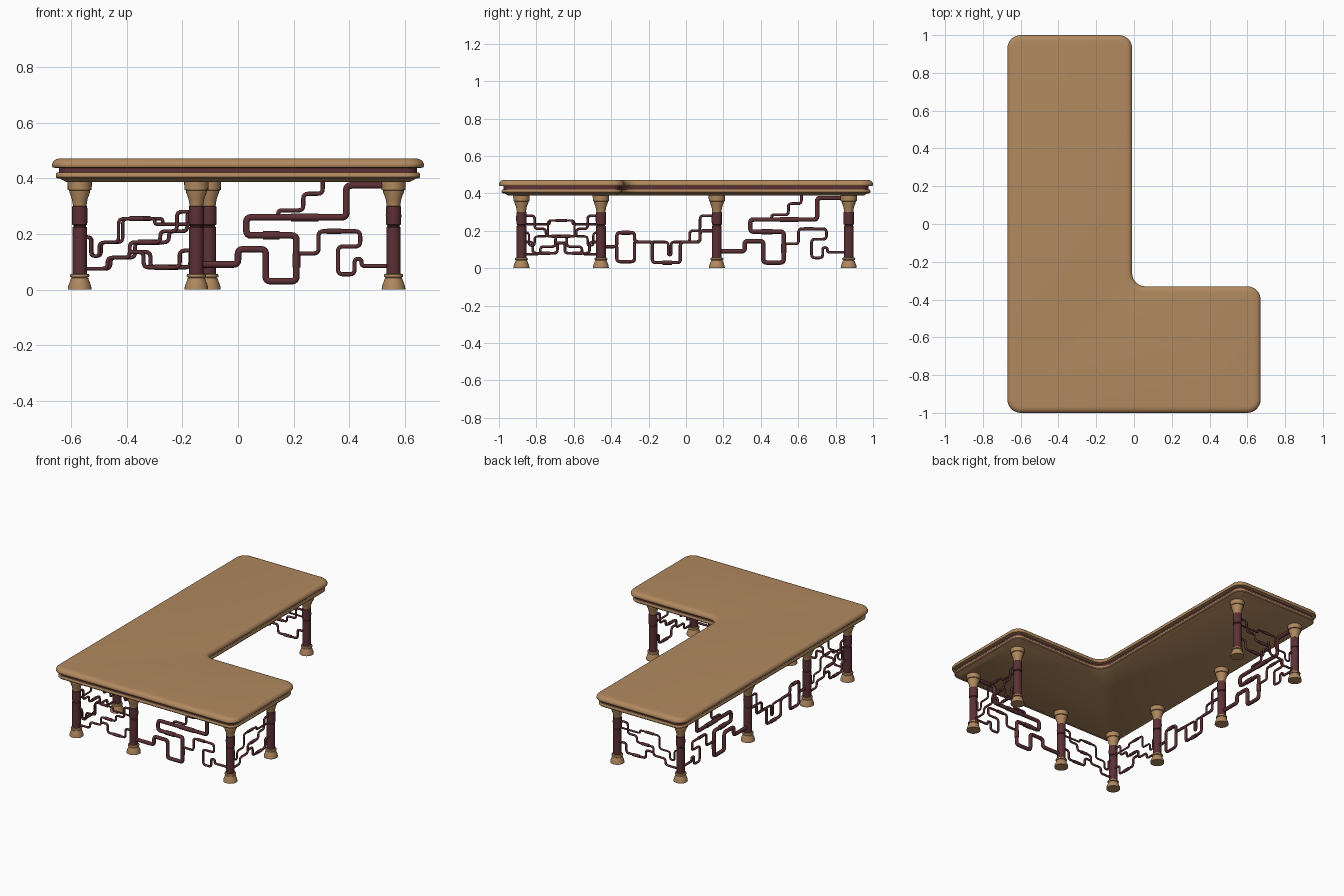
import bpy, bmesh
from math import sin, cos, pi
from mathutils import Vector

if "Cube" in bpy.data.objects:
    bpy.data.objects.remove(bpy.data.objects["Cube"])


def material(name, col):
    m = bpy.data.materials.new(name)
    m.diffuse_color = (*col, 1)
    m.use_nodes = True
    m.node_tree.nodes["Principled BSDF"].inputs["Base Color"].default_value = m.diffuse_color
    return m


WOOD = material("light_wood", (0.44, 0.25, 0.115))
DARK = material("dark_red_wood", (0.105, 0.03, 0.035))


def rings_to_object(name, rings, mat):
    """Loft closed rings of points and cap both ends."""
    bm = bmesh.new()
    vs = [[bm.verts.new(p) for p in r] for r in rings]
    n = len(vs[0])
    for a, b in zip(vs, vs[1:]):
        for i in range(n):
            j = (i + 1) % n
            bm.faces.new((a[i], a[j], b[j], b[i]))
    bm.faces.new(vs[0][::-1])
    bm.faces.new(vs[-1])
    bmesh.ops.recalc_face_normals(bm, faces=bm.faces)
    me = bpy.data.meshes.new(name)
    bm.to_mesh(me)
    bm.free()
    ob = bpy.data.objects.new(name, me)
    bpy.context.collection.objects.link(ob)
    me.materials.append(mat)
    bpy.ops.object.select_all(action='DESELECT')
    ob.select_set(True)
    bpy.context.view_layer.objects.active = ob
    bpy.ops.object.shade_smooth_by_angle(angle=0.6)
    return ob


# L-shaped outline: arc centre, start angle, turn direction
R = 0.07
CORNERS = [(-0.67 + R, -1 + R, 180, 1), (0.67 - R, -1 + R, 270, 1),
           (0.67 - R, -0.33 - R, 0, 1), (-0.01 + R, -0.33 + R, 270, -1),
           (-0.01 - R, 1 - R, 0, 1), (-0.67 + R, 1 - R, 90, 1)]


def outline(d, z):
    pts = []
    for cx, cy, a0, s in CORNERS:
        for k in range(9):
            a = (a0 + s * 90 * k / 8) * pi / 180
            r = R - s * d if s > 0 else R + d
            pts.append((cx + r * cos(a), cy + r * sin(a), z))
    return pts


def slab(name, profile, mat):
    rings_to_object(name, [outline(d, z) for d, z in profile], mat)


# Table top, dark band and lower moulding
slab("table_top", [(0.012, 0.438), (0.003, 0.44), (0, 0.445), (0, 0.452), (0.004, 0.46),
                   (0.011, 0.467), (0.022, 0.471), (0.035, 0.472)], WOOD)
slab("apron_band", [(0.025, 0.415), (0.025, 0.442)], DARK)
slab("lower_moulding", [(0.05, 0.388), (0.03, 0.399), (0.018, 0.401), (0.014, 0.406),
                        (0.014, 0.415), (0.018, 0.421)], WOOD)


def lathe(name, x, y, profile, mat, n=24):
    rings_to_object(name, [[(x + r * cos(2 * pi * i / n), y + r * sin(2 * pi * i / n), z)
                            for i in range(n)] for r, z in profile], mat)


# Eight turned legs
LX0, LX1, LX2, LX3 = -0.57, -0.15, 0.56, -0.105
LY0, LY1, LY2, LY3 = -0.88, -0.455, 0.165, 0.87
LEGS = [(LX0, LY0), (LX1, LY0), (LX2, LY0), (LX2, LY1),
        (LX0, LY1), (LX0, LY2), (LX0, LY3), (LX3, LY3)]
for i, (x, y) in enumerate(LEGS):
    lathe(f"leg_foot_{i}", x, y, [(0.043, 0), (0.041, 0.014), (0.034, 0.032), (0.031, 0.041),
          (0.027, 0.043), (0.034, 0.045), (0.035, 0.05), (0.033, 0.055), (0.026, 0.057)], WOOD)
    lathe(f"leg_column_{i}", x, y, [(0.026, 0.055), (0.026, 0.224), (0.022, 0.227),
          (0.022, 0.231), (0.027, 0.234), (0.028, 0.265), (0.027, 0.299), (0.022, 0.303)], DARK)
    lathe(f"leg_capital_{i}", x, y, [(0.024, 0.299), (0.025, 0.306), (0.028, 0.325),
          (0.037, 0.35), (0.038, 0.357), (0.043, 0.359), (0.044, 0.39)], WOOD)


def tube(name, pts, radius, bend=0.018):
    """Pipe along a 3D polyline with rounded elbows."""
    pts = [Vector(p) for p in pts]
    path = [pts[0]]
    for a, b, c in zip(pts, pts[1:], pts[2:]):
        t = min(bend, (a - b).length * 0.48, (c - b).length * 0.48)
        p, q = b + (a - b).normalized() * t, b + (c - b).normalized() * t
        for k in range(5):
            w = k / 4
            path.append(p * (1 - w) ** 2 + b * 2 * w * (1 - w) + q * w * w)
    path.append(pts[-1])
    cu = bpy.data.curves.new(name, 'CURVE')
    cu.dimensions = '3D'
    cu.bevel_depth = radius
    cu.bevel_resolution = 2
    cu.use_fill_caps = True
    sp = cu.splines.new('POLY')
    sp.points.add(len(path) - 1)
    for s, p in zip(sp.points, path):
        s.co = (*p, 1)
        s.radius = 1
    sp.use_smooth = True
    cu.materials.append(DARK)
    bpy.context.collection.objects.link(bpy.data.objects.new(name, cu))


# Pipe panels: (radius, start u, z, then alternating steps) in leg-relative u
def steps(u, z, *moves):
    """Alternate absolute u and z targets, starting with u."""
    out = [(u, z)]
    for k, m in enumerate(moves):
        u, z = (m, z) if k % 2 == 0 else (u, m)
        out.append((u, z))
    return out


WIDE = [(0.012, steps(0, .09, .15, .145, .25, .03, .36, .195, .18, .26, .54, .375, .71)),
        (0.0075, steps(.36, .13, .44, .21, .59, .155, .51, .055, .57, .11, .595, .085, .71)),
        (0.0075, steps(.295, .26, .295, .285, .385, .345, .455, .395)),
        (0.015, [(.24, .195), (.30, .195)]), (0.0145, [(.34, .26), (.44, .26)]),
        (0.0145, [(.36, .08), (.36, .13)]), (0.010, [(.47, .21), (.52, .21)])]
MIDDLE = [(0.009, steps(0, .115, .085, .19, .18, .14, .275, .03, .425, .14, .53, .20, .62)),
          (0.009, steps(.085, .115, .085, .035, .18, .14)),
          (0.007, steps(.275, .14, .36, .07, .375, .14, .475, .20, .53, .28, .62)),
          (0.012, [(.11, .19), (.155, .19)]), (0.012, [(.33, .03), (.38, .03)])]
NARROW = [(0.007, steps(0, .075, .10, .115, .18, .17, .29, .21, .35, .28, .42)),
          (0.006, steps(0, .19, .04, .12, .07, .17, .14, .255, .27, .235, .42)),
          (0.0075, steps(.18, .135, .23, .08, .36, .14, .42)),
          (0.010, [(.21, .17), (.26, .17)]), (0.010, [(.27, .08), (.32, .08)]),
          (0.009, [(.18, .255), (.23, .255)])]


def panel(name, design, start, end, width):
    a, b = Vector((*start, 0)), Vector((*end, 0))
    for i, (r, path) in enumerate(design):
        tube(f"{name}_pipe_{i}", [a.lerp(b, u / width) + Vector((0, 0, z)) for u, z in path], r)


panel("front_wide", WIDE, (LX1, LY0), (LX2, LY0), .71)
panel("front_narrow", NARROW, (LX0, LY0), (LX1, LY0), .42)
panel("left_wide", WIDE, (LX0, LY2), (LX0, LY3), .71)
panel("left_middle", MIDDLE, (LX0, LY1), (LX0, LY2), .62)
panel("left_narrow", NARROW, (LX0, LY1), (LX0, LY0), .42)
panel("right_narrow", NARROW, (LX2, LY0), (LX2, LY1), .42)
panel("back_narrow", NARROW, (LX0, LY3), (LX3, LY3), .42)
